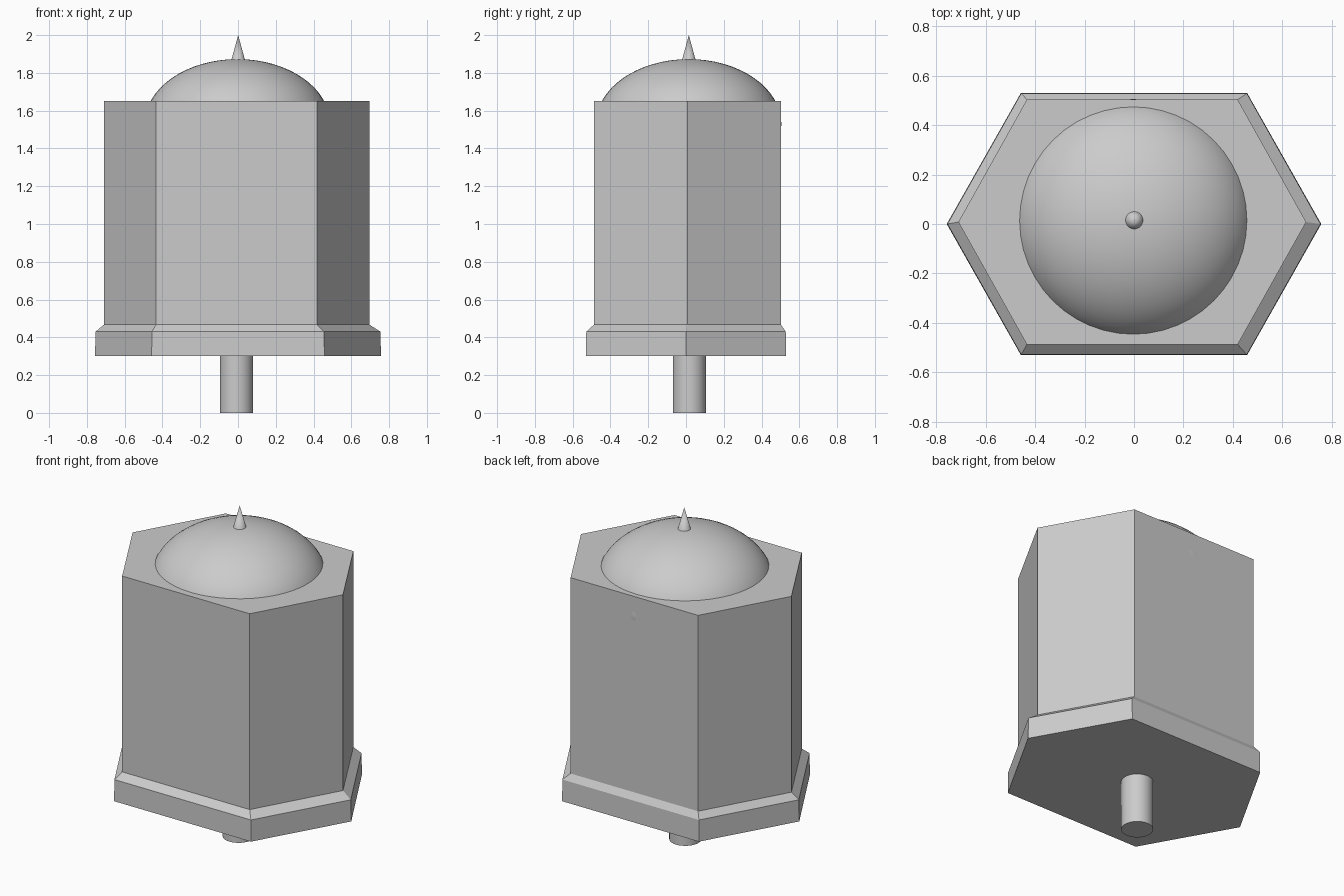
import bpy, bmesh, math

if "Cube" in bpy.data.objects:
    bpy.data.objects.remove(bpy.data.objects["Cube"])


def new_object(name, bm):
    bmesh.ops.recalc_face_normals(bm, faces=bm.faces)
    mesh = bpy.data.meshes.new(name)
    bm.to_mesh(mesh)
    bm.free()
    obj = bpy.data.objects.new(name, mesh)
    bpy.context.collection.objects.link(obj)
    return obj


def smooth(obj):
    bpy.ops.object.select_all(action='DESELECT')
    obj.select_set(True)
    bpy.context.view_layer.objects.active = obj
    bpy.ops.object.shade_smooth_by_angle(angle=math.radians(35))


def hex_ring(bm, z, cx, cy, half_x, half_edge, half_y):
    pts = [(half_x, 0), (half_edge, half_y), (-half_edge, half_y),
           (-half_x, 0), (-half_edge, -half_y), (half_edge, -half_y)]
    return [bm.verts.new((cx + x, cy + y, z)) for x, y in pts]


def cone(name, x, y, z0, z1, r0, r1, segments):
    bpy.ops.mesh.primitive_cone_add(vertices=segments, radius1=r0, radius2=r1,
                                    depth=z1 - z0, location=(x, y, (z0 + z1) / 2))
    obj = bpy.context.object
    obj.name = name
    smooth(obj)
    return obj


# Stretched hexagonal body with a flared foot
bm = bmesh.new()
rings = [hex_ring(bm, 0.30, 0, 0, 0.757, 0.457, 0.53),
         hex_ring(bm, 0.43, 0, 0, 0.754, 0.456, 0.528),
         hex_ring(bm, 0.467, -0.007, 0.008, 0.703, 0.426, 0.495),
         hex_ring(bm, 1.65, -0.007, 0.008, 0.703, 0.426, 0.495)]
for low, high in zip(rings, rings[1:]):
    for i in range(6):
        j = (i + 1) % 6
        bm.faces.new((low[i], low[j], high[j], high[i]))
bm.faces.new(rings[0][::-1])
bm.faces.new(rings[-1])
new_object("body", bm)

# Flattened dome, mostly sunk in the body and just grazing its back face
bm = bmesh.new()
bmesh.ops.create_uvsphere(bm, u_segments=48, v_segments=32, radius=1)
bmesh.ops.scale(bm, vec=(0.491, 0.491, 0.343), verts=bm.verts)
bmesh.ops.translate(bm, vec=(-0.003, 0.014, 1.53), verts=bm.verts)
smooth(new_object("dome", bm))

# Pointed finial and bottom stem
cone("finial", 0.001, 0.015, 1.85, 2.0, 0.041, 0.0, 32)
cone("stem", -0.008, 0.018, 0.0, 0.32, 0.088, 0.088, 32)
